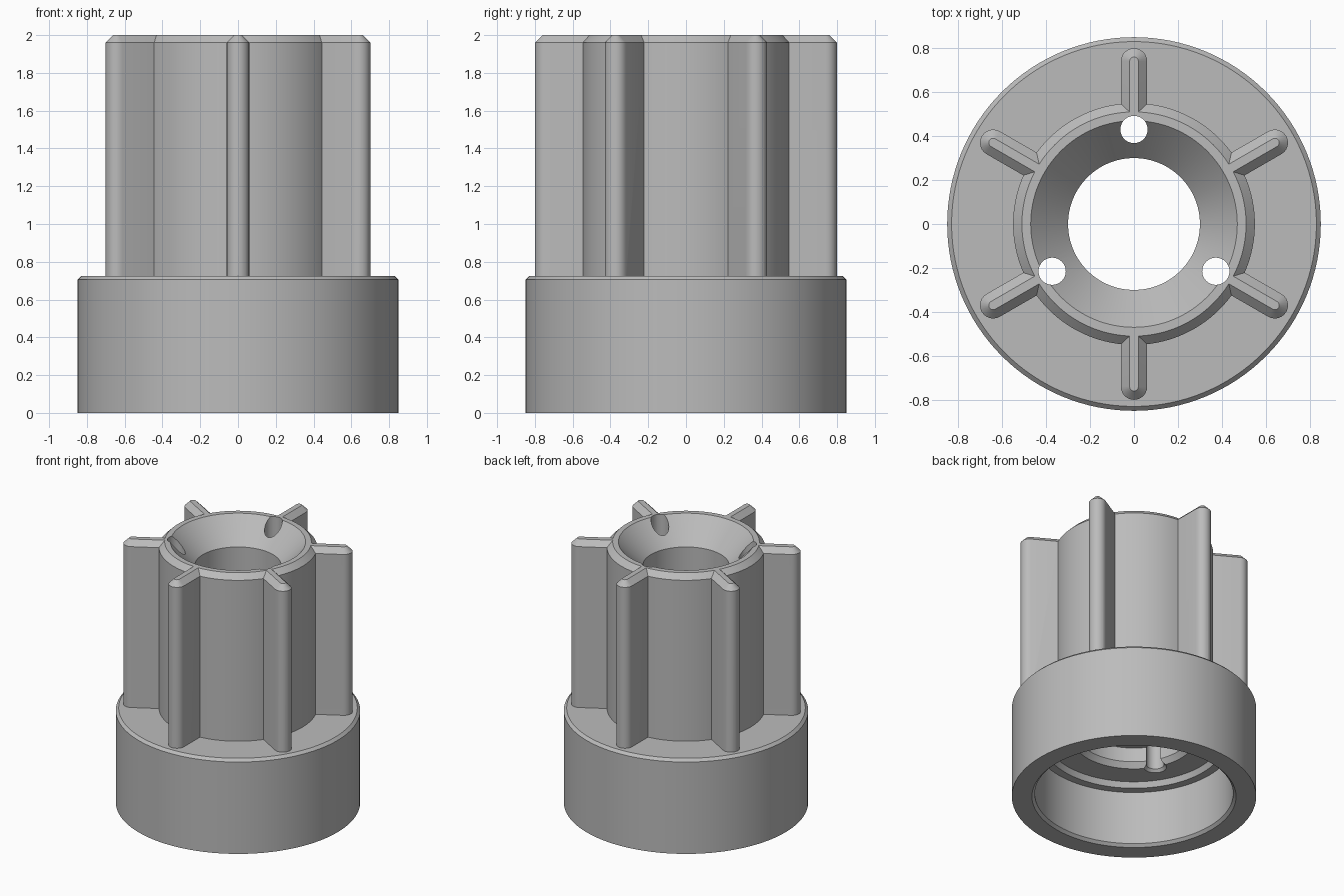
import bpy
import bmesh
from math import cos, sin, pi, radians
from mathutils import Matrix

default = bpy.data.objects.get("Cube")
if default:
    bpy.data.objects.remove(default, do_unlink=True)

GREY = (0.5, 0.5, 0.5, 1.0)
grey = bpy.data.materials.new("plain grey")
grey.use_nodes = True
grey.diffuse_color = GREY
grey.node_tree.nodes["Principled BSDF"].inputs["Base Color"].default_value = GREY


def make_object(name, bm):
    bmesh.ops.recalc_face_normals(bm, faces=bm.faces)
    mesh = bpy.data.meshes.new(name)
    bm.to_mesh(mesh)
    bm.free()
    mesh.materials.append(grey)
    obj = bpy.data.objects.new(name, mesh)
    bpy.context.collection.objects.link(obj)
    return obj


def lathe(name, profile, steps):
    """Spin a closed (radius, height) loop around the z axis."""
    bm = bmesh.new()
    verts = [bm.verts.new((r, 0, z)) for r, z in profile]
    edges = [bm.edges.new((v, verts[i - 1])) for i, v in enumerate(verts)]
    bmesh.ops.spin(bm, geom=verts + edges, cent=(0, 0, 0), axis=(0, 0, 1),
                   angle=2 * pi, steps=steps, use_merge=True)
    bmesh.ops.remove_doubles(bm, verts=bm.verts, dist=1e-5)
    return make_object(name, bm)


def loft(bm, rings):
    """Skin a stack of point rings and cap both ends."""
    loops = [[bm.verts.new(p) for p in ring] for ring in rings]
    for low, high in zip(loops, loops[1:]):
        for i in range(len(low)):
            bm.faces.new((low[i - 1], low[i], high[i], high[i - 1]))
    bm.faces.new(loops[0][::-1])
    bm.faces.new(loops[-1])


def fin_outline(half_width, z, turn):
    """Blade outline with a square root and a round tip."""
    tip = [(0.74 + half_width * cos(a), half_width * sin(a))
           for a in (radians(-90 + 15 * i) for i in range(13))]
    points = [(0.5, half_width), (0.5, -half_width)] + tip
    return [(x * cos(turn) - y * sin(turn), x * sin(turn) + y * cos(turn), z)
            for x, y in points]


def combine(target, tool, operation):
    mod = target.modifiers.new(tool.name, 'BOOLEAN')
    mod.operation = operation
    mod.solver = 'EXACT'
    mod.object = tool
    bpy.context.view_layer.objects.active = target
    bpy.ops.object.modifier_apply(modifier=mod.name)
    bpy.data.objects.remove(tool, do_unlink=True)


# Flanged hub: base cup, stepped recess, bore and funnel mouth
hub = lathe("finned_hub", [
    (0.71, 0), (0.85, 0), (0.85, 0.705), (0.83, 0.725), (0.55, 0.725),
    (0.55, 1.96), (0.51, 2), (0.47, 2), (0.30, 1.82), (0.30, 0.62),
    (0.40, 0.62), (0.40, 0.51), (0.43, 0.47), (0.61, 0.47),
    (0.63, 0.43), (0.69, 0.43), (0.69, 0.02)], 128)

# Six radial fins with chamfered tops
bm = bmesh.new()
for i in range(6):
    turn = radians(30 + 60 * i)
    loft(bm, [fin_outline(w, z, turn)
              for w, z in ((0.06, 0.65), (0.06, 1.96), (0.02, 2))])
combine(hub, make_object("fins", bm), 'UNION')

# Three vertical through holes, countersunk below
bm = bmesh.new()
for i in range(3):
    turn = radians(90 + 120 * i)
    cx, cy = 0.43 * cos(turn), 0.43 * sin(turn)
    loft(bm, [[(cx + r * cos(a), cy + r * sin(a), z)
               for a in (2 * pi * k / 32 for k in range(32))]
              for r, z in ((0.08, 0.45), (0.08, 0.47), (0.062, 0.49), (0.062, 2.1))])
combine(hub, make_object("hole_cutters", bm), 'DIFFERENCE')

# Smooth round walls, crisp chamfers
bpy.ops.object.select_all(action='DESELECT')
hub.select_set(True)
bpy.context.view_layer.objects.active = hub
bpy.ops.object.shade_smooth_by_angle(angle=radians(25))
